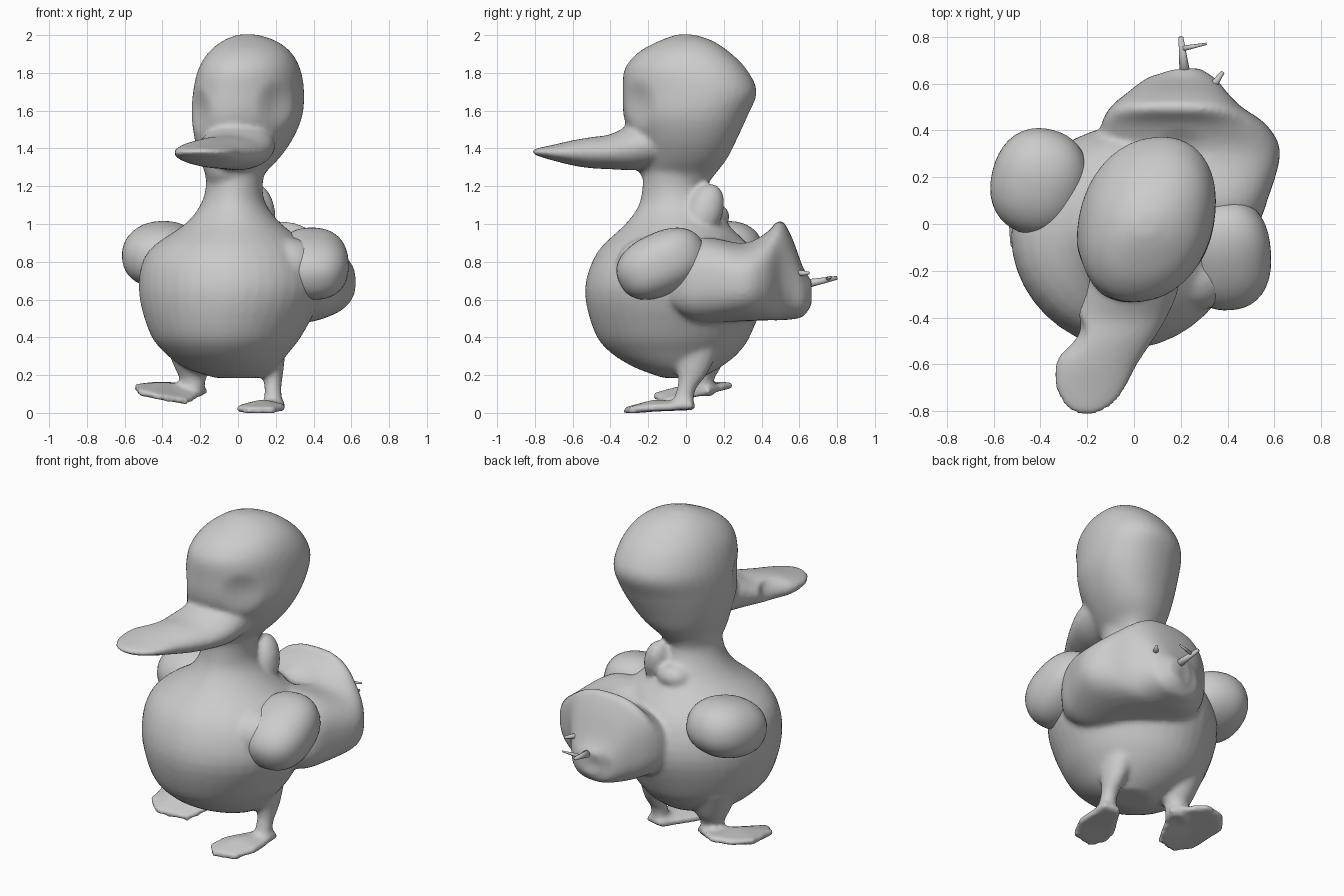
import bpy, bmesh, math
from mathutils import Vector, Matrix

if "Cube" in bpy.data.objects:
    bpy.data.objects.remove(bpy.data.objects["Cube"])


def finish(bm, name):
    bmesh.ops.recalc_face_normals(bm, faces=bm.faces)
    me = bpy.data.meshes.new(name)
    bm.to_mesh(me)
    bm.free()
    ob = bpy.data.objects.new(name, me)
    bpy.context.collection.objects.link(ob)
    return ob


def power_of(c, p):
    return math.copysign(abs(c)**p, c)


def spline(a, b, c, d, t):
    return 0.5 * (2*b + (c - a)*t + (2*a - 5*b + 4*c - d)*t*t + (3*b - a - 3*c + d)*t**3)


def loft(name, rows, axis='Z', power=1.0, skew=0.0, n=40, steps=4):
    """Rows are (height, min_x, max_x, min_v, max_v), smoothed along the axis."""
    fine = []
    for i in range(len(rows) - 1):
        q = [rows[max(i-1, 0)], rows[i], rows[i+1], rows[min(i+2, len(rows)-1)]]
        for s in range(steps):
            fine.append([spline(*v, s / steps) for v in zip(*q)])
    fine.append(rows[-1])
    bm = bmesh.new()
    rings = []
    for h, x0, x1, v0, v1 in fine:
        ring = []
        for k in range(n):
            a = 2 * math.pi * k / n
            x = (x0+x1)/2 + (x1-x0)/2 * power_of(math.cos(a - skew), power)
            v = (v0+v1)/2 + (v1-v0)/2 * power_of(math.sin(a + skew), power)
            ring.append(bm.verts.new((x, v, h) if axis == 'Z' else (x, h, v)))
        rings.append(ring)
    for r, q in zip(rings, rings[1:]):
        for k in range(n):
            bm.faces.new((r[k], r[(k+1) % n], q[(k+1) % n], q[k]))
    bm.faces.new(rings[0])
    bm.faces.new(rings[-1])
    return finish(bm, name)


def ellipsoid(name, loc, radii, rot=(0, 0, 0), power=1.0):
    """Rounded blob; a power below 1 makes it boxier."""
    bm = bmesh.new()
    bmesh.ops.create_uvsphere(bm, u_segments=40, v_segments=24, radius=1)
    m = Matrix.Translation(loc)
    for k, ax in ((2, 'Z'), (0, 'X'), (1, 'Y')):
        m = m @ Matrix.Rotation(math.radians(rot[k]), 4, ax)
    for v in bm.verts:
        e = 2 / power
        size = sum(abs(c)**e for c in v.co) ** (1/e)
        v.co = m @ Vector([c / size * r for c, r in zip(v.co, radii)])
    return finish(bm, name)


def foot(name, outline, thick):
    """Web foot: a thin-edged slab fanned round its thicker middle."""
    bm = bmesh.new()
    mid = sum((Vector(p) for p in outline), Vector()) / len(outline)
    layers = []
    for rim, centre in ((0, 0), (thick * .6, thick * 1.2)):
        ring = [bm.verts.new(Vector(p) + Vector((0, 0, rim))) for p in outline]
        c = bm.verts.new(mid + Vector((0, 0, centre)))
        for k in range(len(ring)):
            bm.faces.new((ring[k], ring[(k+1) % len(ring)], c))
        layers.append(ring)
    a, b = layers
    for k in range(len(a)):
        j = (k+1) % len(a)
        bm.faces.new((a[k], a[j], b[j], b[k]))
    return finish(bm, name)


def spike(name, start, end, r):
    bm = bmesh.new()
    d = Vector(end) - Vector(start)
    m = Matrix.Translation((Vector(start) + Vector(end)) / 2) @ d.to_track_quat('Z', 'Y').to_matrix().to_4x4()
    bmesh.ops.create_cone(bm, cap_ends=True, segments=8, radius1=r, radius2=r*.4, depth=d.length, matrix=m)
    return finish(bm, name)


# Torso with neck, then the skewed head
body = loft("duck_body", [
    (.185, -.12, .12, -.12, .08), (.24, -.28, .2, -.27, .18),
    (.32, -.39, .27, -.40, .28), (.43, -.47, .35, -.485, .35),
    (.65, -.525, .45, -.535, .42), (.85, -.48, .40, -.47, .36),
    (1.0, -.28, .23, -.32, .22), (1.1, -.20, .15, -.25, .15),
    (1.2, -.17, .13, -.23, .12), (1.3, -.18, .15, -.23, .16)], power=1.04)
head = loft("head", [
    (1.22, -.16, .12, -.21, .12), (1.27, -.175, .145, -.245, .16),
    (1.35, -.205, .22, -.26, .22), (1.45, -.23, .29, -.29, .27),
    (1.57, -.245, .34, -.33, .325), (1.7, -.238, .35, -.335, .375),
    (1.82, -.21, .33, -.325, .32), (1.91, -.155, .28, -.25, .23),
    (1.97, -.08, .2, -.14, .14), (2.003, .0, .1, -.05, .04)], power=.93, skew=.1)
# Beak, turned toward -x
beak = loft("beak", [
    (-.15, -.18, .2, 1.3, 1.56), (-.28, -.2, .19, 1.285, 1.53),
    (-.4, -.245, .14, 1.29, 1.475), (-.5, -.29, .08, 1.295, 1.46),
    (-.6, -.335, .015, 1.31, 1.443), (-.7, -.335, -.035, 1.335, 1.42),
    (-.77, -.3, -.09, 1.355, 1.405), (-.81, -.25, -.15, 1.37, 1.395)], axis='Y')
# Boxy tail
tail = loft("tail", [
    (-.08, .28, .46, .56, .75), (0, .1, .53, .5, .87), (.1, 0, .57, .475, .93),
    (.3, -.13, .625, .485, .9), (.42, -.14, .57, .49, .95), (.5, -.1, .46, .49, 1.02),
    (.56, -.03, .4, .495, .93), (.62, .05, .35, .51, .77),
    (.665, .14, .28, .57, .7)], axis='Y', power=.8)
# Scarf knot behind the neck, and the shoulder leading into the right wing
knots = [ellipsoid("neck_knot", (.115, .1, 1.07), (.08, .095, .15), (-20, -10, 0)),
         ellipsoid("neck_fold", (-.02, .15, 1.04), (.1, .08, .07)),
         ellipsoid("shoulder", (.26, -.2, .78), (.18, .17, .15))]
# Legs and webbed feet
legs = [
    loft("right_leg", [(.03, .13, .24, -.09, .04), (.12, .14, .23, -.05, .05),
                       (.22, .12, .24, -.05, .12), (.4, .04, .26, -.13, .2)]),
    loft("left_leg", [(.09, -.3, -.18, .02, .14), (.18, -.31, -.17, .02, .15),
                      (.25, -.34, -.14, -.02, .19), (.4, -.4, -.08, -.06, .25)])]
feet = [
    foot("right_foot", [(.14, .05, .015), (.01, -.16, .01), (-.01, -.26, .003), (.06, -.33, -.004),
                        (.19, -.3, -.004), (.25, -.18, .01), (.25, .04, .02)], .055),
    foot("left_foot", [(-.16, .12, .1), (-.34, .25, .13), (-.47, .22, .13), (-.55, .12, .12),
                       (-.53, -.1, .09), (-.44, -.18, .07), (-.27, -.11, .04)], .055)]

# Fuse into one soft sculpted skin
parts = [body, head, beak, tail] + knots + legs + feet
bpy.ops.object.select_all(action='DESELECT')
for o in parts:
    o.select_set(True)
bpy.context.view_layer.objects.active = body
bpy.ops.object.join()
rm = body.modifiers.new("fuse", 'REMESH')
rm.mode = 'VOXEL'
rm.voxel_size = .015
sm = body.modifiers.new("soften", 'SMOOTH')
sm.factor = .5
sm.iterations = 6
bpy.ops.object.modifier_apply(modifier="fuse")
bpy.ops.object.modifier_apply(modifier="soften")

# Shallow eye sockets, hollow beak side and folds round the tail
dents = [((.2, -.25, 1.63), .14, (-.012, .018, 0)), ((-.2, -.2, 1.6), .13, (.02, .02, 0)),
         ((-.29, -.47, 1.4), .12, (.05, .01, 0)), ((.2, .3, .9), .13, (0, 0, -.02)),
         ((.15, .64, .62), .1, (0, -.02, 0))]
for v in body.data.vertices:
    for c, r, push in dents:
        d = (v.co - Vector(c)).length / r
        if d < 1:
            v.co += Vector(push) * (1 - d*d)**2

# Wings and tail tufts
others = [
    ellipsoid("right_wing", (.395, -.13, .79), (.19, .245, .165), (25, 0, 4), .85),
    ellipsoid("left_wing", (-.405, .18, .84), (.205, .23, .17), (12, 0, -14), .9),
    spike("tail_tuft", (.22, .62, .68), (.2, .8, .715), .025),
    spike("tail_tuft_branch", (.21, .75, .71), (.31, .77, .72), .012),
    spike("tail_tuft_side", (.33, .58, .74), (.38, .65, .74), .02)]
for o in [body] + others:
    o.data.shade_smooth()
